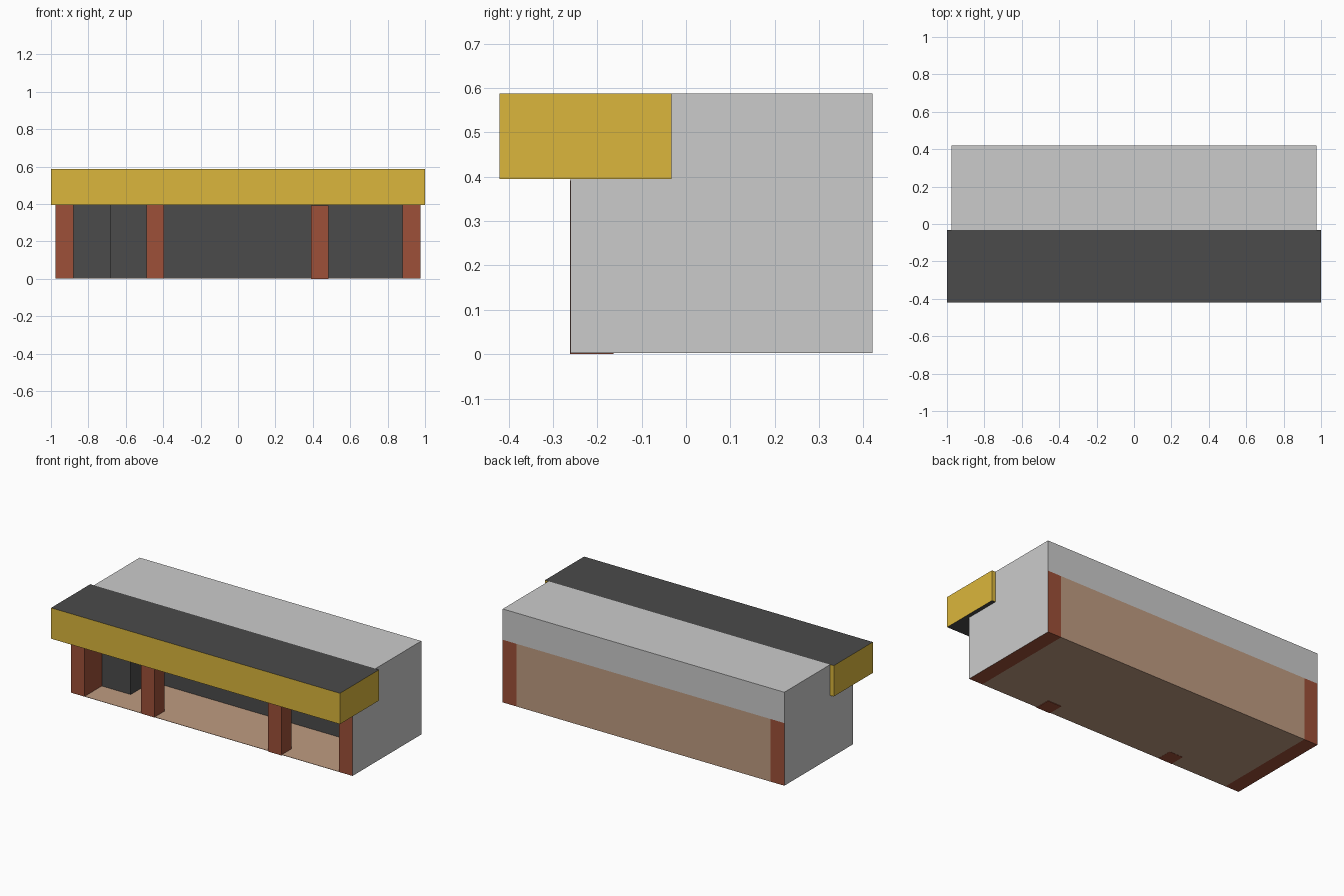
import bpy, bmesh

if "Cube" in bpy.data.objects:
    bpy.data.objects.remove(bpy.data.objects["Cube"])


def material(name, rgb):
    m = bpy.data.materials.new(name)
    m.diffuse_color = (*rgb, 1)
    m.use_nodes = True
    m.node_tree.nodes["Principled BSDF"].inputs["Base Color"].default_value = m.diffuse_color
    return m


YELLOW = material("sign_yellow", (0.71, 0.47, 0.045))
DARK = material("dark_panel", (0.07, 0.07, 0.07))
BRICK = material("brick", (0.34, 0.08, 0.04))
TAN = material("tan", (0.52, 0.33, 0.22))


def prism(name, outline, z0, z1, mat=None, special=None, test=None):
    """Extruded outline; faces whose normal passes the test get the special material."""
    bm = bmesh.new()
    base = bm.faces.new([bm.verts.new((x, y, z0)) for x, y in outline])
    top = bmesh.ops.extrude_face_region(bm, geom=[base], use_keep_orig=True)["geom"]
    for v in top:
        if isinstance(v, bmesh.types.BMVert):
            v.co.z = z1
    bmesh.ops.recalc_face_normals(bm, faces=bm.faces)
    bm.normal_update()
    if test:
        for f in bm.faces:
            f.material_index = int(test(f.normal))
    me = bpy.data.meshes.new(name)
    bm.to_mesh(me)
    bm.free()
    me.materials.append(mat)
    if test:
        me.materials.append(special)
    ob = bpy.data.objects.new(name, me)
    bpy.context.collection.objects.link(ob)
    return ob


def box(name, x0, x1, y0, y1, z0, z1, *mats):
    return prism(name, [(x0, y0), (x1, y0), (x1, y1), (x0, y1)], z0, z1, *mats)


FRONT, BACK, BASE, EAVE, TOP = -0.26, 0.42, 0.003, 0.395, 0.588
OUT, IN, SIGN_BACK = 0.975, 0.88, -0.033

# Brick side walls with grey outer faces
for side, s in (("left", -1), ("right", 1)):
    xs = sorted((s * IN, s * OUT))
    box(side + "_wall", *xs, FRONT, BACK, BASE, EAVE, BRICK, None,
        lambda n, s=s: n.x * s > 0.9)

# Grey upper storey
box("upper_block", -OUT, OUT, SIGN_BACK, BACK, EAVE, TOP)

# Yellow sign fascia with dark top and underside
box("sign_canopy", -1, 1, -0.42, SIGN_BACK, EAVE, TOP, YELLOW, DARK,
    lambda n: abs(n.z) > 0.9)

# Free-standing front pillars; the right one sits slightly lower
box("left_pillar", -0.49, -0.395, FRONT, -0.163, BASE - 0.001, EAVE, BRICK)
box("right_pillar", 0.39, 0.485, FRONT - 0.001, -0.163, 0, EAVE - 0.003, BRICK)

# Tan floor and back wall
box("floor", -IN, IN, FRONT, BACK, BASE, BASE + 0.002, TAN)
box("back_wall", -IN, IN, BACK - 0.02, BACK, BASE + 0.002, EAVE, TAN)

# Dark recessed storefront, stepped forward at the left end
prism("storefront", [(-IN, -0.09), (-0.68, -0.09), (-0.68, 0.12), (IN, 0.12),
                     (IN, BACK - 0.02), (-IN, BACK - 0.02)],
      BASE + 0.002, EAVE, DARK)
